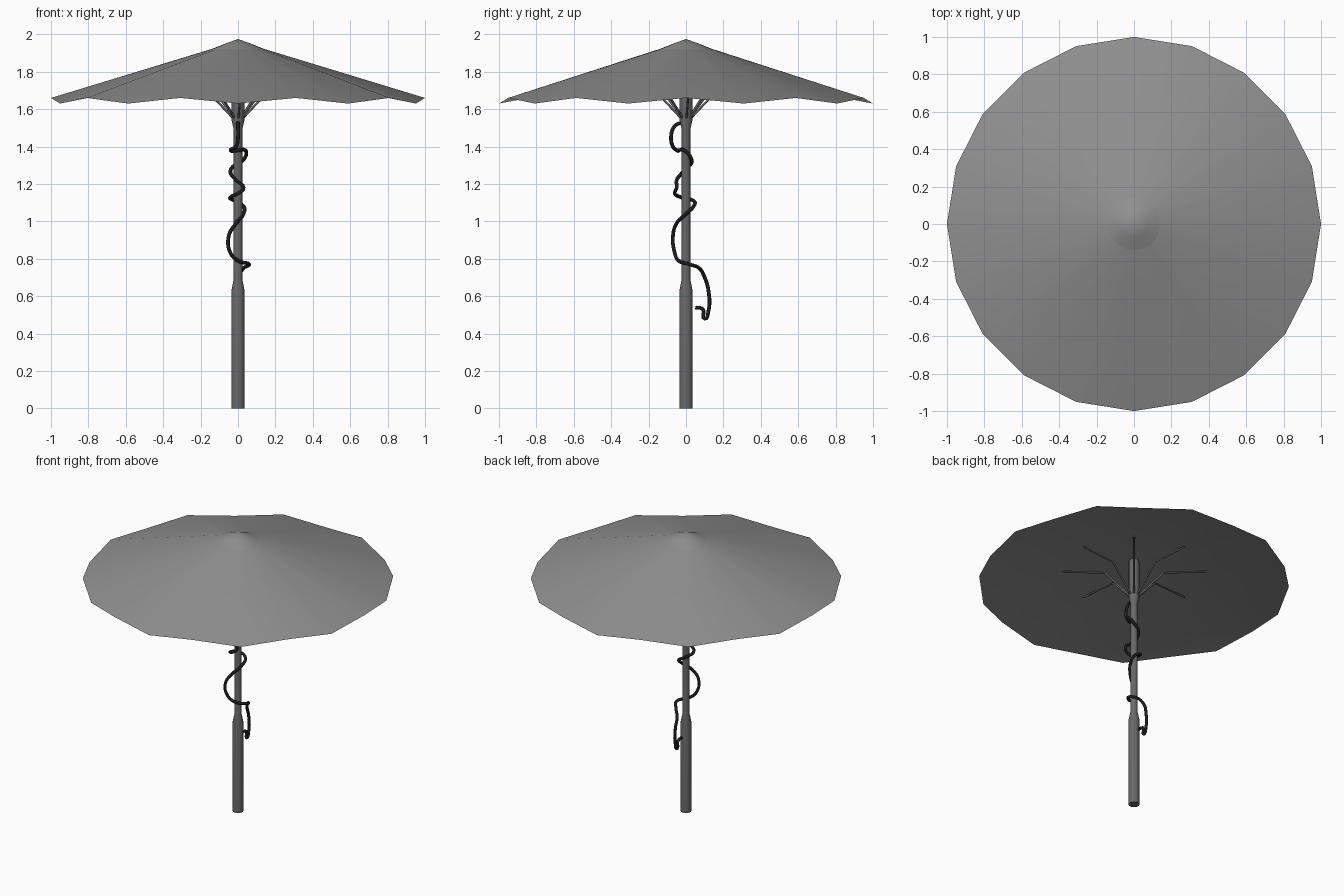
import bpy, bmesh
from math import sin, cos, pi, radians
from mathutils import Vector

default_cube = bpy.data.objects.get("Cube")
if default_cube:
    bpy.data.objects.remove(default_cube, do_unlink=True)


def material(name, value):
    mat = bpy.data.materials.new(name)
    mat.use_nodes = True
    color = (value, value, value, 1)
    mat.diffuse_color = color
    mat.node_tree.nodes["Principled BSDF"].inputs["Base Color"].default_value = color
    return mat


canopy_grey = material("canopy grey", 0.28)
pole_grey = material("pole grey", 0.14)
cord_black = material("cord black", 0.012)


def polar(radius, angle, z):
    return Vector((radius * cos(angle), radius * sin(angle), z))


def lathe(name, rings, sides, mat):
    """Skin rings of (radius, height, alternate drop), closing radius zero to a point."""
    bm = bmesh.new()
    rows = []
    for radius, z, drop in rings:
        if radius == 0:
            rows.append([bm.verts.new((0, 0, z))] * sides)
        else:
            rows.append([bm.verts.new(polar(radius, 2 * pi * i / sides, z - drop * (i % 2)))
                         for i in range(sides)])
    for low, high in zip(rows, rows[1:]):
        for i in range(sides):
            j = (i + 1) % sides
            bm.faces.new(dict.fromkeys((low[i], low[j], high[j], high[i])))
    bmesh.ops.recalc_face_normals(bm, faces=bm.faces)
    mesh = bpy.data.meshes.new(name)
    bm.to_mesh(mesh)
    bm.free()
    mesh.materials.append(mat)
    obj = bpy.data.objects.new(name, mesh)
    bpy.context.collection.objects.link(obj)
    bpy.ops.object.select_all(action="DESELECT")
    obj.select_set(True)
    bpy.context.view_layer.objects.active = obj
    bpy.ops.object.shade_smooth_by_angle(angle=radians(40))


def curve_object(name, radius, mat):
    """An empty round-bevelled curve; returns its data for adding paths."""
    curve = bpy.data.curves.new(name, "CURVE")
    curve.dimensions = "3D"
    curve.bevel_depth = radius
    curve.bevel_resolution = 2
    curve.resolution_u = 5
    curve.use_fill_caps = True
    curve.materials.append(mat)
    bpy.context.collection.objects.link(bpy.data.objects.new(name, curve))
    return curve


# Scalloped canopy, with a shallower lining beneath, and the cap over its centre
lathe("canopy", [(1, 1.66, 0.03), (0.14, 1.922, 0), (0, 1.955, 0)], 20, canopy_grey)
lathe("canopy_lining", [(0, 1.82, 0), (1, 1.66, 0.03)], 20, canopy_grey)
lathe("canopy_cap", [(0.145, 1.92, 0), (0.07, 1.95, 0), (0, 1.975, 0)], 20, canopy_grey)

# Stepped pole with a flared hub and rounded tip
lathe("pole", [(0, 0, 0), (0.035, 0, 0), (0.035, 0.63, 0), (0.023, 0.69, 0),
               (0.023, 1.49, 0), (0.034, 1.54, 0), (0.034, 1.8, 0),
               (0.025, 1.83, 0), (0, 1.84, 0)], 24, pole_grey)

# Struts rising from the hub, each bending into a rib that enters the lining
struts = curve_object("canopy_struts", 0.006, pole_grey)
for k in range(8):
    a = k * pi / 4 + radians(5)
    arm = [polar(0.025, a, 1.55), polar(0.19, a, 1.725), polar(0.46, a, 1.73)]
    spline = struts.splines.new("POLY")
    spline.points.add(len(arm) - 1)
    for point, co in zip(spline.points, arm):
        point.co = (*co, 1)

# Cord winding down the pole, points in hundredths
cord = [(0, -2, 153), (0, -6, 151), (0, -8, 145), (-1, -7, 140), (-4, -5, 138),
        (0, -4, 138), (4, -1, 138), (3, 3, 133), (-3, 1, 129), (-4, -2, 126),
        (-1, -5, 122), (3, -5, 118), (0, -6, 115), (-4, -3, 113), (-2, 4, 111),
        (3, 4, 108), (3, 0, 104), (-1, -5, 99), (-5, -7, 92), (-4, -6, 83),
        (0, -4, 79), (6, 2, 77), (3, 7, 75), (0, 10, 70), (0, 12, 63),
        (0, 12, 52), (0, 10, 48), (0, 9, 53), (0, 5, 54)]
spline = curve_object("power_cord", 0.01, cord_black).splines.new("BEZIER")
spline.bezier_points.add(len(cord) - 1)
for point, co in zip(spline.bezier_points, cord):
    point.co = Vector(co) / 100
    point.handle_left_type = point.handle_right_type = "AUTO"
